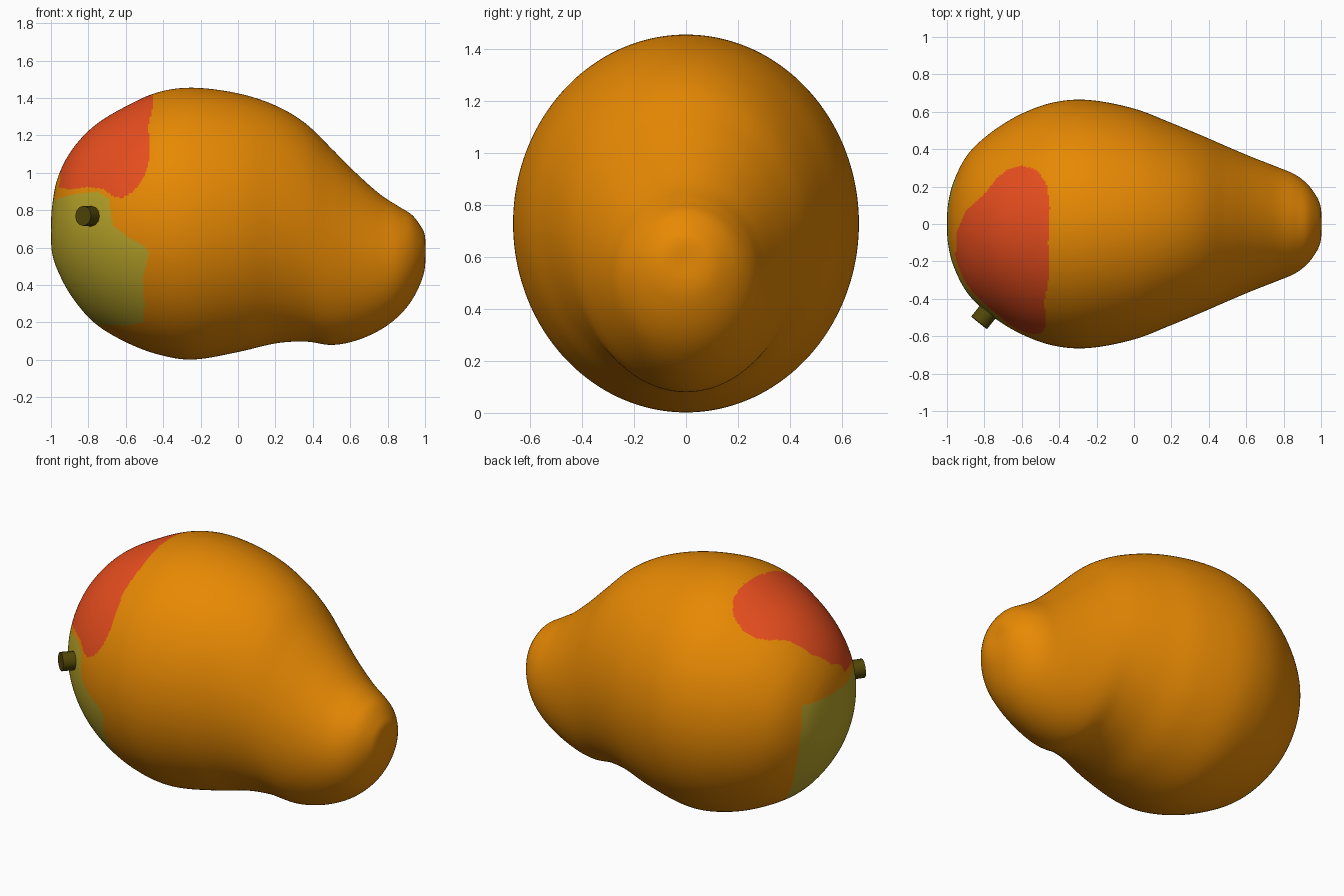
import bpy, bmesh, math
from mathutils import Vector

if "Cube" in bpy.data.objects:
    bpy.data.objects.remove(bpy.data.objects["Cube"])


def material(name, rgb):
    m = bpy.data.materials.new(name)
    m.diffuse_color = (*rgb, 1)
    m.use_nodes = True
    m.node_tree.nodes["Principled BSDF"].inputs["Base Color"].default_value = m.diffuse_color
    return m


orange = material("ripe orange", (0.80, 0.25, 0.001))
red = material("blush red", (0.80, 0.075, 0.013))
green = material("olive green", (0.47, 0.365, 0.022))
brown = material("stem brown", (0.085, 0.063, 0.002))

# Cross-sections along the fruit: x, bottom z, top z, half width
RINGS = [
    (-1.0, .69, .69, 0), (-.995, .58, .81, .10), (-.965, .48, .97, .225),
    (-.89, .34, 1.12, .37), (-.77, .20, 1.25, .485), (-.61, .10, 1.35, .585),
    (-.43, .03, 1.43, .65), (-.24, .002, 1.455, .663), (0, .042, 1.425, .617),
    (.20, .088, 1.36, .54), (.36, .098, 1.265, .474), (.50, .08, 1.13, .413),
    (.63, .103, 1.0, .358), (.76, .16, .885, .307), (.86, .235, .82, .265),
    (.93, .32, .775, .21), (.98, .42, .71, .14), (1.0, .50, .66, .08),
    (1.0, .58, .58, 0)]

# Blush outline seen from the top (x, y) and its lower edge from the front (x, z)
BLUSH_TOP = [(-1.05, -.7), (-1.05, -.2), (-.95, -.15), (-.95, -.05), (-.9, .07),
             (-.8, .16), (-.73, .25), (-.67, .295), (-.6, .31), (-.52, .29), (-.47, .22),
             (-.45, .1), (-.46, -.1), (-.45, -.25), (-.475, -.4), (-.475, -.7)]
BLUSH_FRONT = [(-1.1, .93), (-.95, .92), (-.9, .91), (-.8, .925), (-.72, .915),
               (-.67, .875), (-.62, .865), (-.56, .9), (-.5, .98), (-.475, 1.06),
               (-.47, 1.15), (-.48, 1.25), (-.455, 1.35), (-.44, 1.6), (-1.1, 1.6)]
# Unripe patch outline seen from the front (x, z)
UNRIPE = [(-1.1, .86), (-.97, .86), (-.88, .885), (-.75, .9), (-.69, .86),
          (-.67, .72), (-.58, .65), (-.5, .61), (-.475, .57), (-.51, .43),
          (-.5, .3), (-.505, .2), (-.6, .185), (-.78, .19), (-1.1, .15)]


def inside(px, py, poly):
    hit = False
    for (ax, ay), (bx, by) in zip(poly, poly[1:] + poly[:1]):
        if (ay > py) != (by > py) and px < ax + (py - ay) * (bx - ax) / (by - ay):
            hit = not hit
    return hit


def spline(i, t):
    # Catmull-Rom between ring i and i + 1
    n = len(RINGS) - 1
    p = [RINGS[min(max(i + k, 0), n)] for k in (-1, 0, 1, 2)]
    return [0.5 * (2 * b + (c - a) * t + (2 * a - 5 * b + 4 * c - d) * t * t
                   + (3 * b - a - 3 * c + d) * t ** 3) for a, b, c, d in zip(*p)]


# Fruit body, with finer sections at the coloured end
SIDES = 360
sections = []
for i in range(len(RINGS) - 1):
    steps = 22 if i < 7 else 7
    sections += [spline(i, k / steps) for k in range(steps)]
bm = bmesh.new()
loops = []
for x, lo, hi, w in sections[1:]:
    mid, half = (lo + hi) / 2, (hi - lo) / 2
    loops.append([bm.verts.new((x, w * math.cos(a), mid + half * math.sin(a)))
                  for a in (2 * math.pi * j / SIDES for j in range(SIDES))])
ends = [bm.verts.new((r[0], 0, r[1])) for r in (RINGS[0], RINGS[-1])]
for j in range(SIDES):
    k = (j + 1) % SIDES
    for a, b in zip(loops, loops[1:]):
        bm.faces.new((a[j], a[k], b[k], b[j]))
    bm.faces.new((ends[0], loops[0][k], loops[0][j]))
    bm.faces.new((ends[1], loops[-1][j], loops[-1][k]))
bmesh.ops.recalc_face_normals(bm, faces=bm.faces)

# Coloured patches by position
for f in bm.faces:
    f.smooth = True
    x, y, z = f.calc_center_median()
    if x > -.4:
        continue
    if inside(x, y, BLUSH_TOP) and inside(x, z, BLUSH_FRONT):
        f.material_index = 1
    elif x + y < -.62 - .11 * z and inside(x, z, UNRIPE):
        f.material_index = 2
mesh = bpy.data.meshes.new("fruit_body")
bm.to_mesh(mesh)
bm.free()
for m in (orange, red, green):
    mesh.materials.append(m)
body = bpy.data.objects.new("fruit_body", mesh)
bpy.context.collection.objects.link(body)

# Stem stub
base, tip = Vector((-.725, -.40, .765)), Vector((-.828, -.528, .77))
axis = tip - base
bpy.ops.mesh.primitive_cylinder_add(vertices=12, radius=.054, depth=axis.length,
                                    location=(base + tip) / 2,
                                    rotation=axis.to_track_quat('Z', 'Y').to_euler())
stem = bpy.context.object
stem.name = "stem"
stem.data.materials.append(brown)
bpy.ops.object.shade_smooth_by_angle(angle=math.radians(40))
